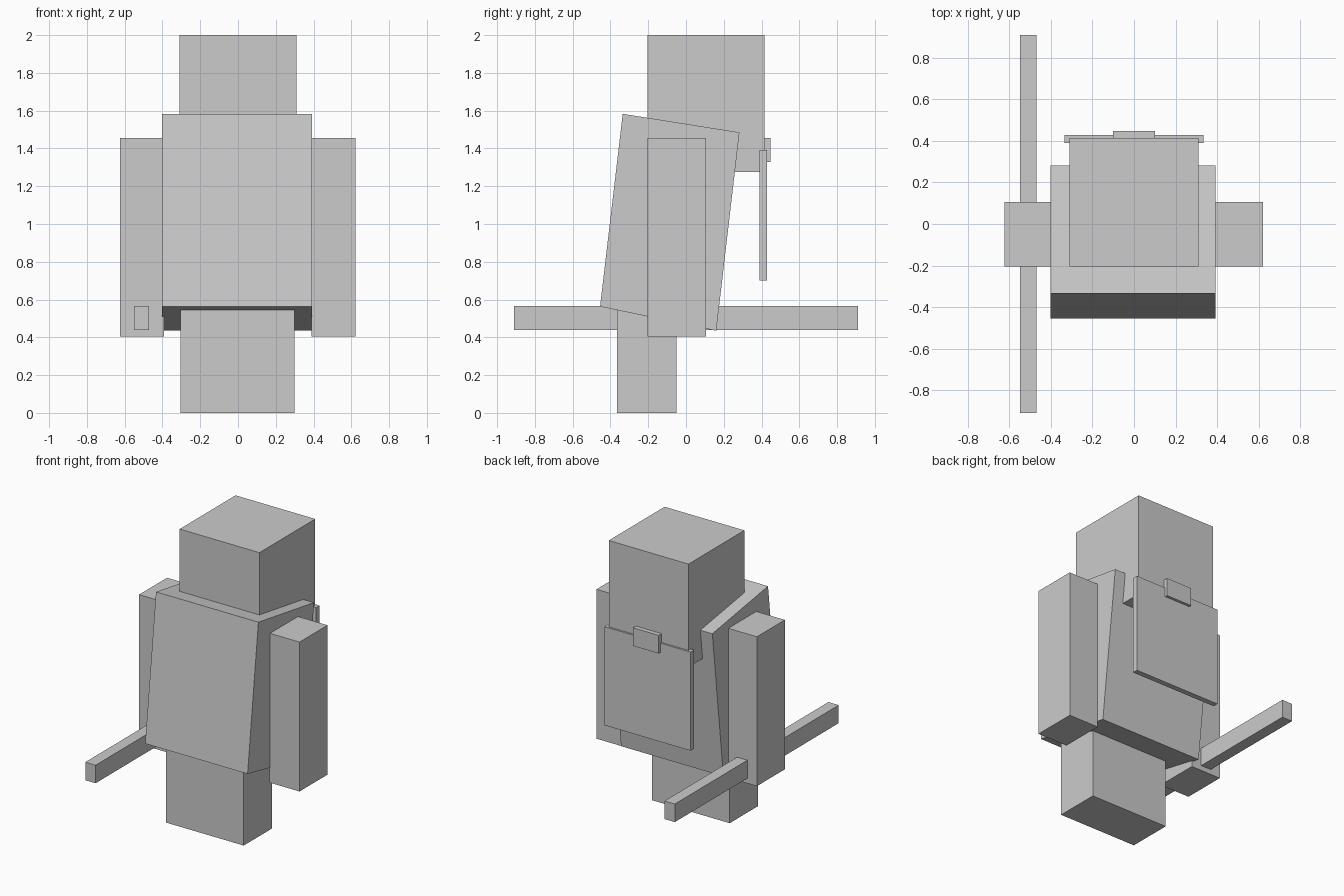
import bpy

if "Cube" in bpy.data.objects:
    bpy.data.objects.remove(bpy.data.objects["Cube"])

# One flat colour for the whole figure
grey = bpy.data.materials.new("plain_grey")
grey.diffuse_color = (0.6, 0.6, 0.6, 1)
grey.use_nodes = True
grey.node_tree.nodes["Principled BSDF"].inputs["Base Color"].default_value = grey.diffuse_color


def prism(name, x0, x1, profile):
    """Extrude a closed (y, z) side profile from x0 to x1."""
    n = len(profile)
    verts = [(x, y, z) for x in (x0, x1) for y, z in profile]
    faces = [tuple(range(n))[::-1], tuple(range(n, 2 * n))]
    faces += [(i, (i + 1) % n, n + (i + 1) % n, n + i) for i in range(n)]
    mesh = bpy.data.meshes.new(name)
    mesh.from_pydata(verts, [], faces)
    mesh.materials.append(grey)
    obj = bpy.data.objects.new(name, mesh)
    bpy.context.collection.objects.link(obj)
    return obj


def box(name, x, y, z):
    """Box from (low, high) ranges on each axis."""
    return prism(name, *x, [(y[0], z[0]), (y[1], z[0]), (y[1], z[1]), (y[0], z[1])])


# Head and legs
box("head", (-0.31, 0.31), (-0.205, 0.415), (1.275, 2.0))
box("legs", (-0.305, 0.30), (-0.365, -0.05), (0.0, 0.62))

# Torso leaning backwards
prism("torso", -0.403, 0.393,
      [(-0.455, 0.563), (0.16, 0.435), (0.283, 1.485), (-0.335, 1.583)])

# Arms
for side, x in (("left", (0.39, 0.622)), ("right", (-0.625, -0.393))):
    box(side + "_arm", x, (-0.205, 0.105), (0.405, 1.455))

# Staff held in one hand
box("staff", (-0.55, -0.47), (-0.91, 0.91), (0.44, 0.567))

# Hanging back panel with its clasp
box("back_panel", (-0.335, 0.335), (0.39, 0.428), (0.70, 1.393))
box("panel_clasp", (-0.10, 0.10), (0.41, 0.447), (1.328, 1.455))
